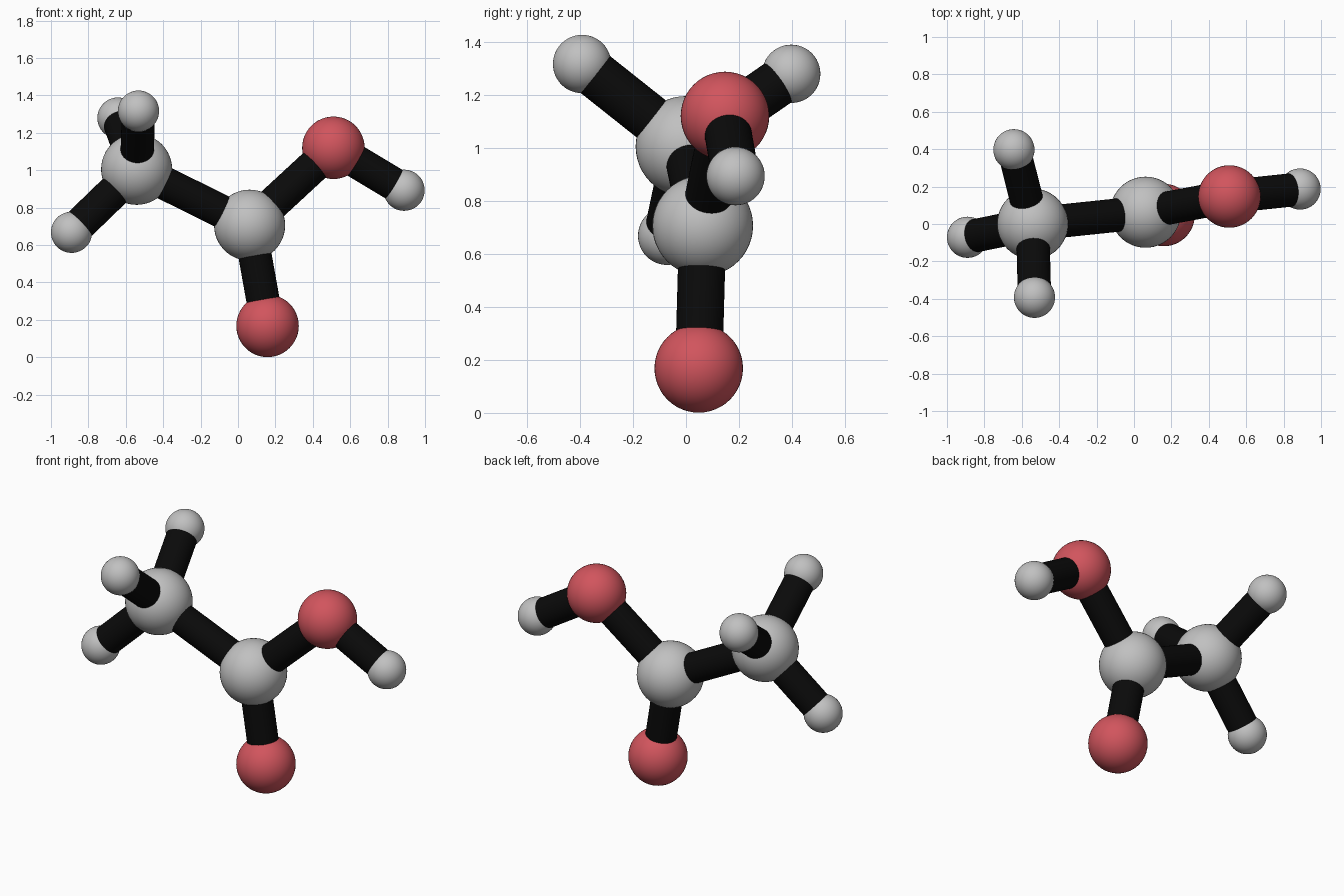
import bpy
from math import radians
from mathutils import Vector

cube = bpy.data.objects.get("Cube")
if cube:
    bpy.data.objects.remove(cube, do_unlink=True)


def material(name, color):
    mat = bpy.data.materials.new(name)
    mat.use_nodes = True
    mat.diffuse_color = (*color, 1)
    shader = next(n for n in mat.node_tree.nodes if n.type == 'BSDF_PRINCIPLED')
    shader.inputs["Base Color"].default_value = (*color, 1)
    return mat


grey = material("light grey", (0.53, 0.53, 0.53))
red = material("soft red", (0.64, 0.09, 0.11))
black = material("black", (0.003, 0.003, 0.003))

# Radius and colour of each kind of ball
KINDS = {"carbon": (0.19, grey), "oxygen": (0.167, red), "hydrogen": (0.11, grey)}
BOND_RADIUS = 0.089

# Ball name: kind and centre
ATOMS = {
    "methyl_carbon": ("carbon", (-0.542, 0.0, 1.005)),
    "central_carbon": ("carbon", (0.062, 0.063, 0.706)),
    "upper_oxygen": ("oxygen", (0.51, 0.147, 1.12)),
    "lower_oxygen": ("oxygen", (0.158, 0.048, 0.168)),
    "acid_hydrogen": ("hydrogen", (0.888, 0.187, 0.893)),
    "side_hydrogen": ("hydrogen", (-0.89, -0.071, 0.668)),
    "front_hydrogen": ("hydrogen", (-0.532, -0.392, 1.316)),
    "back_hydrogen": ("hydrogen", (-0.642, 0.397, 1.279)),
}

BONDS = [
    ("methyl_carbon", "central_carbon"),
    ("central_carbon", "upper_oxygen"),
    ("central_carbon", "lower_oxygen"),
    ("upper_oxygen", "acid_hydrogen"),
    ("methyl_carbon", "side_hydrogen"),
    ("methyl_carbon", "front_hydrogen"),
    ("methyl_carbon", "back_hydrogen"),
]


def finish(name, mat):
    obj = bpy.context.object
    obj.name = name
    obj.data.materials.append(mat)
    bpy.ops.object.shade_smooth_by_angle(angle=radians(40))


# Balls
for name, (kind, centre) in ATOMS.items():
    radius, mat = KINDS[kind]
    bpy.ops.mesh.primitive_uv_sphere_add(segments=48, ring_count=24,
                                         radius=radius, location=centre)
    finish(name, mat)

# Rods joining the ball centres
for first, second in BONDS:
    a, b = Vector(ATOMS[first][1]), Vector(ATOMS[second][1])
    axis = b - a
    bpy.ops.mesh.primitive_cylinder_add(
        vertices=40, radius=BOND_RADIUS, depth=axis.length, location=(a + b) / 2,
        rotation=axis.to_track_quat('Z', 'Y').to_euler())
    finish(f"rod_{first}_to_{second}", black)
